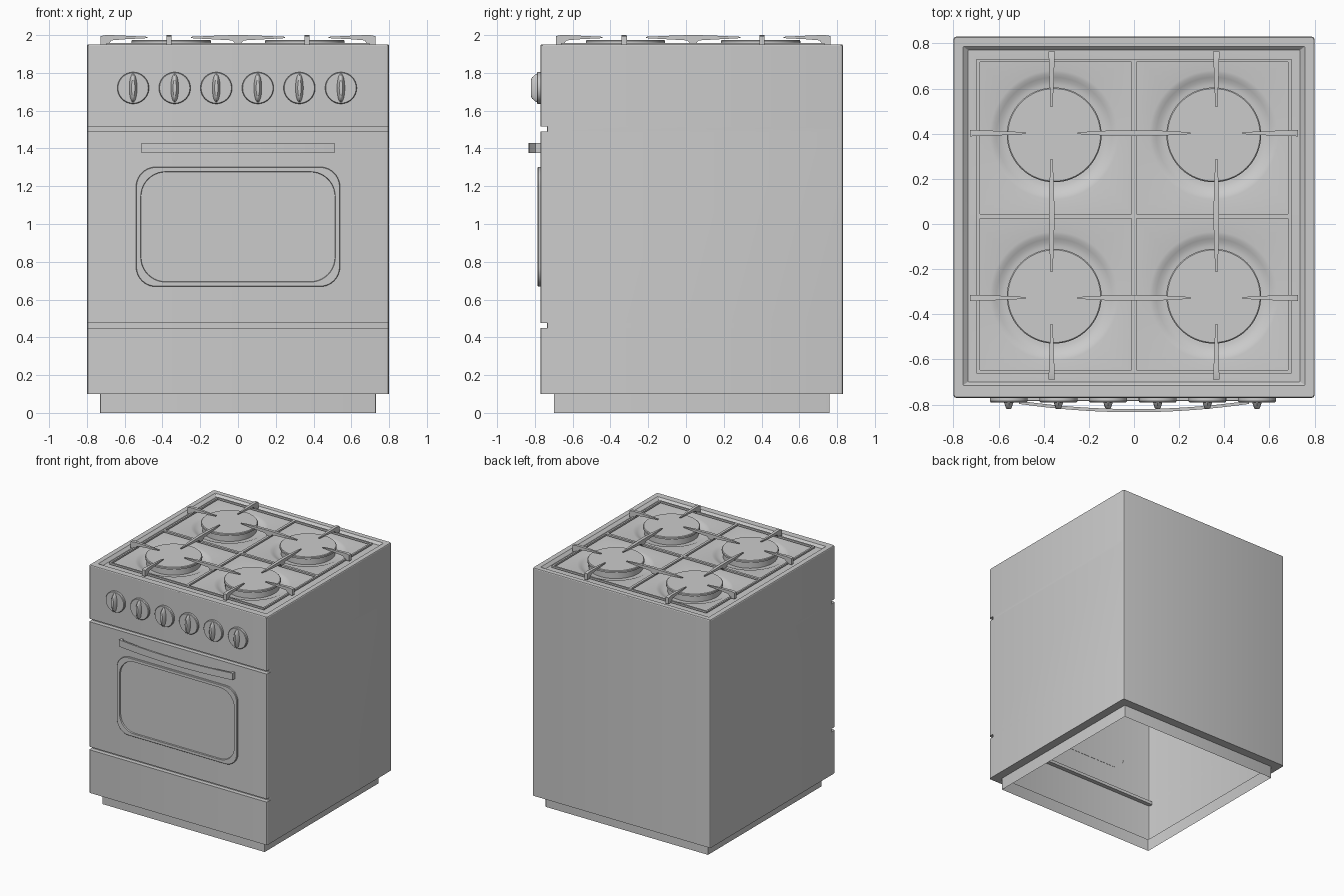
import bpy, bmesh, math
from math import sin, cos, pi, radians

if "Cube" in bpy.data.objects:
    bpy.data.objects.remove(bpy.data.objects["Cube"])


def finish(name, bm, recalc=False):
    if recalc:
        bmesh.ops.recalc_face_normals(bm, faces=bm.faces[:])
    me = bpy.data.meshes.new(name)
    bm.to_mesh(me)
    bm.free()
    for p in me.polygons:
        p.use_smooth = True
    me.set_sharp_from_angle(angle=radians(30))
    ob = bpy.data.objects.new(name, me)
    bpy.context.collection.objects.link(ob)
    return ob


def loft(bm, rings, start=False, end=False):
    """Skin between closed rings of 3D points."""
    vs = [[bm.verts.new(p) for p in r] for r in rings]
    n = len(vs[0])
    for a, b in zip(vs, vs[1:]):
        for i in range(n):
            j = (i + 1) % n
            bm.faces.new((a[i], a[j], b[j], b[i]))
    if start:
        bm.faces.new(vs[0][::-1])
    if end:
        bm.faces.new(vs[-1])


def rrect(cx, cy, hx, hy, r, n=3):
    pts = []
    for k, (sx, sy) in enumerate(((1, 1), (-1, 1), (-1, -1), (1, -1))):
        for i in range(n + 1):
            a = (k + i / n) * pi / 2
            pts.append((cx + sx * (hx - r) + r * cos(a), cy + sy * (hy - r) + r * sin(a)))
    return pts


def circle(cx, cy, rx, ry, n):
    return [(cx + rx * cos(2 * pi * i / n), cy + ry * sin(2 * pi * i / n)) for i in range(n)]


def flat(pts, z):       # ring in a horizontal plane
    return [(x, y, z) for x, y in pts]


def front(pts, y):      # ring facing the front
    return [(x, y, z) for x, z in pts]


def box(bm, x0, x1, y0, y1, z0, z1):
    r = [(x0, y0), (x1, y0), (x1, y1), (x0, y1)]
    loft(bm, [flat(r, z0), flat(r, z1)], True, True)


CY, HOB = 0.035, 1.93
F, B, G = -0.77, 0.83, -0.735     # front, back and groove depth

# Cabinet shell: plinth, ledge, grooved front, top rim down to the hob
sections = [(.73, -.70, .76, 0), (.73, -.70, .76, .10), (.80, F, B, .10)]
for z0, z1 in ((.45, .475), (1.49, 1.515)):
    sections += [(.80, F, B, z0), (.80, G, B, z0), (.80, G, B, z1), (.80, F, B, z1)]
sections += [(.80, F, B, 1.945), (.797, F + .003, B - .003, 1.95),
             (.757, -.715, .787, 1.95), (.735, -.70, .77, HOB)]
bm = bmesh.new()
loft(bm, [flat(rrect(0, (a + b) / 2, hx, (b - a) / 2, .012 if hx > .79 else .003), z)
          for hx, a, b, z in sections])
finish("cabinet", bm)

# Hob plate with four smooth dished wells, and the burner caps
hob, caps = bmesh.new(), bmesh.new()
N = 64
for sx in (-1, 1):
    for sy in (-1, 1):
        cx, cy = sx * .3535, .0375 + sy * .3575
        square = []
        for i in range(N):
            c, s = cos(2 * pi * i / N), sin(2 * pi * i / N)
            m = max(abs(c), abs(s))
            square.append((sx * .3675 + c / m * .3675, CY + sy * .3675 + s / m * .3675))
        well = [(.285, 0), (.27, -.003), (.255, -.010), (.24, -.017), (.222, -.021), (.19, -.022)]
        loft(hob, [flat(square, HOB)] +
             [flat(circle(cx, cy, r, r, N), HOB + z) for r, z in well], end=True)
        cap = [(.20, 1.905), (.20, 1.955), (.21, 1.957), (.21, 1.970), (.205, 1.975)]
        loft(caps, [flat(circle(cx, cy, r, r, N), z) for r, z in cap], end=True)
finish("hob_plate", hob)
finish("burner_caps", caps)

# Pan support frame: outer square and centre cross
bm = bmesh.new()
for s in (-1, 1):
    a, b = sorted((s * .697, s * .683))
    box(bm, a, b, CY - .697, CY + .697, 1.943, 1.957)
    box(bm, -.69, .69, CY + a, CY + b, 1.943, 1.957)
box(bm, -.01, .01, CY - .69, CY + .69, 1.943, 1.957)
box(bm, -.69, .69, CY - .01, CY + .01, 1.943, 1.957)
finish("pan_support_frame", bm, True)

# Pan support arms: (along, half width, bottom, top), turned four ways
outer = [(.727, .014, 1.945, 1.995), (.70, .013, 1.945, 2.0), (.682, .012, 1.955, 2.0),
         (.67, .012, 1.972, 2.0), (.60, .010, 1.978, 1.997), (.48, .004, 1.984, 1.991)]
inner = [(.25, .004, 1.984, 1.991), (.12, .011, 1.977, 1.997), (.03, .012, 1.972, 2.0),
         (.012, .012, 1.95, 2.0)]
inner += [(-s, w, a, b) for s, w, a, b in reversed(inner)]
bm = bmesh.new()


def arm(stations, off, turn):
    c, s = round(cos(turn)), round(sin(turn))
    rings = []
    for t, w, z0, z1 in stations:
        ring = []
        for v, z in ((-w, z0), (w, z0), (w, z1), (-w, z1)):
            v += off
            ring.append((t * c - v * s, .0375 + t * s + v * c, z))
        rings.append(ring)
    loft(bm, rings, True, True)


for k in range(4):
    for off in (-.365, .365):
        arm(outer, off, k * pi / 2)
        if k < 2:
            arm(inner, off, k * pi / 2)
finish("pan_support_arms", bm, True)

# Control knobs: bevelled disc with a slim lens-shaped grip
for k in range(6):
    x, z = -.555 + .22 * k, 1.72
    bm = bmesh.new()
    loft(bm, [front(circle(x, z, r, r, 40), y)
              for r, y in ((.084, F + .002), (.084, -.785), (.080, -.790))], end=True)
    loft(bm, [front(circle(x, z, a, b, 32), y)
              for a, b, y in ((.021, .076, -.789), (.018, .070, -.800),
                              (.013, .056, -.815), (.009, .045, -.82))], end=True)
    finish(f"knob_{k + 1}", bm)

# Oven window: raised rounded frame around a sunken pane
bm = bmesh.new()
zc = .985
loft(bm, [front(rrect(0, zc, hx, hz, r, 10), y) for hx, hz, r, y in (
    (.54, .317, .105, F + .002), (.54, .317, .105, -.782), (.537, .314, .103, -.785),
    (.515, .292, .13, -.785), (.513, .290, .13, -.774))], end=True)
finish("oven_window", bm)

# Oven door handle: bowed bar with end posts
bm = bmesh.new()
rings = []
for i in range(25):
    x = -.51 + 1.02 * i / 24
    y = -.797 - .037 * (1 - (x / .51) ** 2)
    rings.append([(x, y, 1.375), (x, y + .014, 1.375), (x, y + .014, 1.43), (x, y, 1.43)])
loft(bm, rings, True, True)
for s in (-1, 1):
    a, b = sorted((s * .51, s * .49))
    box(bm, a, b, -.795, F + .002, 1.375, 1.43)
finish("door_handle", bm, True)
